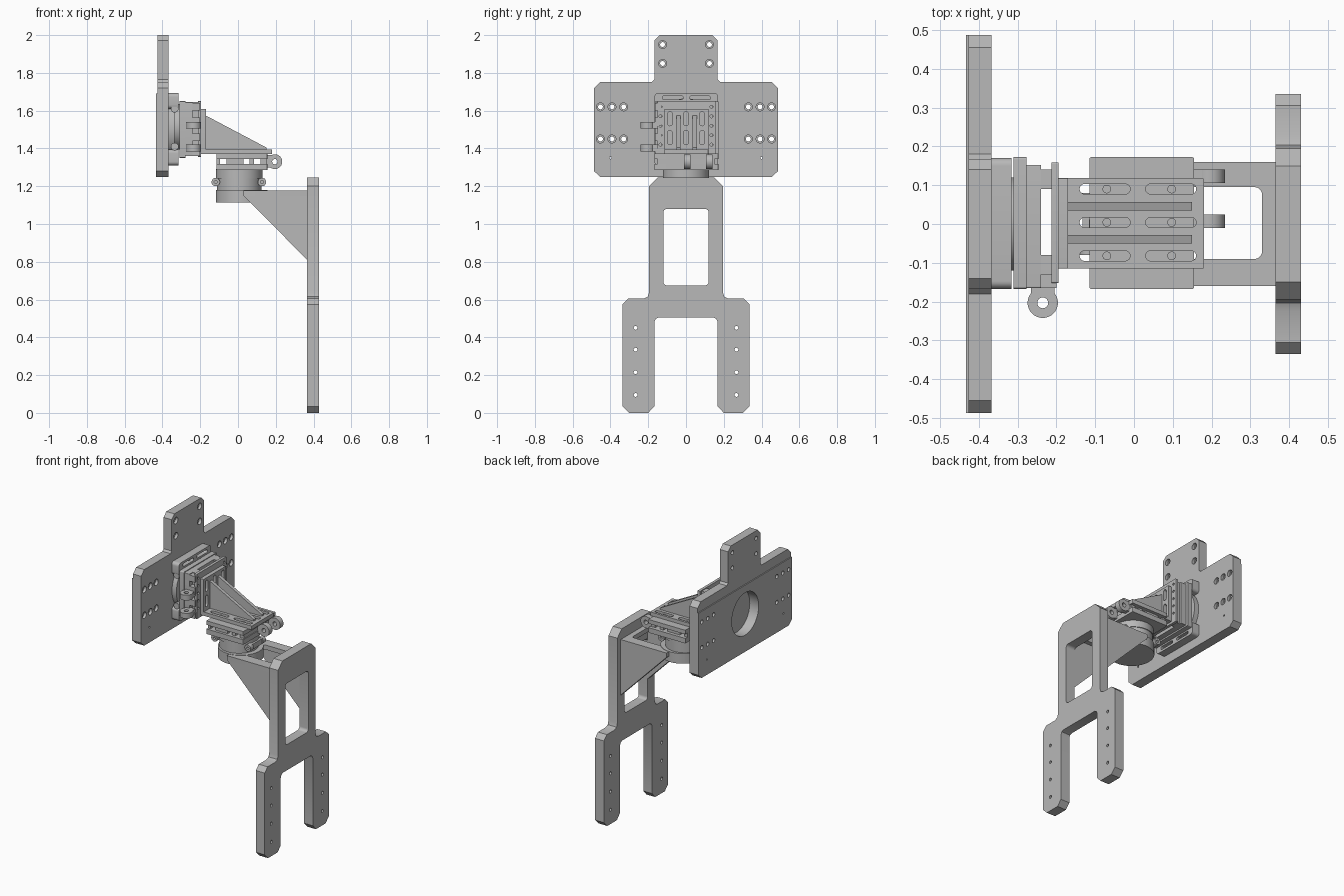
import bpy, bmesh, math
from mathutils import Matrix, Vector

if "Cube" in bpy.data.objects:
    bpy.data.objects.remove(bpy.data.objects["Cube"])

GREY = (0.48, 0.48, 0.48, 1)
metal = bpy.data.materials.new("machined grey")
metal.use_nodes = True
metal.diffuse_color = GREY
metal.node_tree.nodes["Principled BSDF"].inputs["Base Color"].default_value = GREY

# profile plane to world: x extrudes a (y, z) outline, y an (x, z) one, z an (x, y) one
TURN = {"x": Matrix(((0, 0, 1, 0), (1, 0, 0, 0), (0, 1, 0, 0), (0, 0, 0, 1))),
        "y": Matrix.Rotation(math.pi / 2, 4, "X"),
        "z": Matrix.Identity(4)}


def finish(name, mesh):
    mesh.materials.clear()
    mesh.materials.append(metal)
    obj = bpy.data.objects.new(name, mesh)
    bpy.context.collection.objects.link(obj)
    bpy.ops.object.select_all(action="DESELECT")
    obj.select_set(True)
    bpy.context.view_layer.objects.active = obj
    bpy.ops.object.shade_smooth_by_angle(angle=math.radians(30))
    return obj


def plate(name, axis, lo, hi, outline, holes=()):
    """Extrude an outline with holes from lo to hi along an axis."""
    curve = bpy.data.curves.new(name, "CURVE")
    curve.dimensions, curve.fill_mode = "2D", "BOTH"
    curve.extrude = (hi - lo) / 2
    for loop in [outline, *holes]:
        spline = curve.splines.new("POLY")
        spline.points.add(len(loop) - 1)
        for point, (a, b) in zip(spline.points, loop):
            point.co = (a, b, 0, 1)
        spline.use_cyclic_u = True
    source = bpy.data.objects.new(name + " curve", curve)
    bpy.context.collection.objects.link(source)
    graph = bpy.context.evaluated_depsgraph_get()
    mesh = bpy.data.meshes.new_from_object(source.evaluated_get(graph))
    bpy.data.objects.remove(source)
    bm = bmesh.new()
    bm.from_mesh(mesh)
    bmesh.ops.remove_doubles(bm, verts=bm.verts, dist=1e-5)
    middle = (lo + hi) / 2 * (-1 if axis == "y" else 1)
    bm.transform(TURN[axis] @ Matrix.Translation((0, 0, middle)))
    bmesh.ops.recalc_face_normals(bm, faces=bm.faces)
    bm.to_mesh(mesh)
    bm.free()
    mesh.name = name
    return finish(name, mesh)


def box(name, x, y, z):
    bm = bmesh.new()
    bmesh.ops.create_cube(bm, size=1)
    for v in bm.verts:
        v.co = Vector([(a + b) / 2 + c * (b - a) for (a, b), c in zip((x, y, z), v.co)])
    mesh = bpy.data.meshes.new(name)
    bm.to_mesh(mesh)
    bm.free()
    return finish(name, mesh)


def circle(a, b, r, n=24):
    return [(a + r * math.cos(2 * math.pi * i / n), b + r * math.sin(2 * math.pi * i / n))
            for i in range(n)]


def rounded(a0, a1, b0, b1, r, steps=6):
    """Rectangle with rounded corners."""
    loop = []
    for k, (a, b) in enumerate(((a1 - r, b1 - r), (a0 + r, b1 - r), (a0 + r, b0 + r), (a1 - r, b0 + r))):
        for i in range(steps + 1):
            t = math.pi / 2 * (k + i / steps)
            loop.append((a + r * math.cos(t), b + r * math.sin(t)))
    return loop


def mirrored(half):
    return half + [(-a, b) for a, b in reversed(half)]


def disc(name, axis, lo, hi, a, b, r, bore=0):
    plate(name, axis, lo, hi, circle(a, b, r, 48), [circle(a, b, bore)] if bore else [])


# forked leg plate
leg = mirrored([(0.15, 1.245), (0.195, 1.2), (0.195, 0.64), (0.203, 0.615), (0.225, 0.605),
                (0.305, 0.605), (0.335, 0.575), (0.335, 0.035), (0.3, 0), (0.2, 0),
                (0.168, 0.035), (0.168, 0.48), (0.16, 0.498), (0.145, 0.505)])
leg_holes = [circle(s * 0.267, z, 0.01) for s in (-1, 1) for z in (0.095, 0.215, 0.335, 0.45)]
plate("leg plate", "x", 0.365, 0.43, leg, leg_holes + [rounded(-0.12, 0.12, 0.675, 1.08, 0.02)])

# lower bracket: shelf with window and two triangular gussets
plate("lower shelf", "z", 1.148, 1.178, rounded(0.03, 0.366, -0.16, 0.16, 0.002),
      [rounded(0.12, 0.33, -0.09, 0.095, 0.02)])
for side in (-1, 1):
    y0, y1 = sorted((side * 0.12, side * 0.16))
    plate("lower gusset", "y", y0, y1, [(0.03, 1.178), (0.366, 1.178), (0.366, 0.81), (0.03, 1.15)])

# lower rotary table with clamp screws
disc("lower rotary base", "z", 1.113, 1.18, 0.02, 0, 0.137)
disc("lower rotary ring", "z", 1.18, 1.24, 0.007, 0, 0.118)
disc("lower rotary top", "z", 1.24, 1.29, 0.007, 0, 0.123)
for x in (-0.118, 0.127):
    box("clamp ear", (x - 0.015, x + 0.015), (-0.06, 0.06), (1.205, 1.24))
    for y in (-0.08, 0.05):
        disc("clamp screw", "y", y, y + 0.03, x, 1.222, 0.022, 0.008)

# lower sliding stage: two plates, rails and end blocks
plate("lower stage bottom", "z", 1.285, 1.318, rounded(-0.115, 0.155, -0.167, 0.172, 0.005))
plate("lower stage top", "z", 1.345, 1.372, rounded(-0.115, 0.155, -0.167, 0.172, 0.005))
for x0, x1 in ((-0.115, -0.095), (-0.06, 0.03), (0.06, 0.085), (0.12, 0.15)):
    box("lower stage rail", (x0, x1), (-0.15, 0.15), (1.315, 1.348))


# drive knob with its arm, on either stage
def knobs(axis, centre, spans, arm_a, arm_b):
    for lo, hi in spans:
        disc("adjuster knob", axis, lo, hi, *centre, 0.039, 0.014)
        plate("adjuster arm", axis, lo, hi, [(arm_a[0], arm_b[0]), (arm_a[1], arm_b[0]),
                                             (arm_a[1], arm_b[1]), (arm_a[0], arm_b[1])])


knobs("y", (0.195, 1.33), ((-0.01, 0.025), (0.105, 0.14)), (0.14, 0.175), (1.3, 1.365))
knobs("z", (-0.235, -0.203), ((1.385, 1.42), (1.505, 1.54)), (-0.265, -0.205), (-0.185, -0.15))

# upper angle bracket: slotted shelf, slotted upright and two ribs
shelf_slots = [rounded(x, x + 0.13, y - 0.013, y + 0.013, 0.0129)
               for x in (-0.14, 0.03) for y in (-0.082, 0.004, 0.09)]
plate("upper shelf", "z", 1.37, 1.395, rounded(-0.195, 0.18, -0.115, 0.118, 0.003), shelf_slots)
upright_slots = [rounded(y - 0.013, y + 0.013, z, z + 0.075, 0.0129)
                 for y in (-0.085, 0, 0.085) for z in (1.42, 1.52)]
plate("upper upright", "x", -0.195, -0.17, rounded(-0.115, 0.118, 1.37, 1.61, 0.003), upright_slots)
for y in (-0.05, 0.035):
    plate("upper rib", "y", y, y + 0.022, [(-0.172, 1.39), (0.15, 1.39), (0.15, 1.405), (-0.172, 1.575)])
for y in (-0.082, 0.004, 0.09):
    for x in (-0.07, 0.097):
        disc("shelf screw", "z", 1.372, 1.385, x, y, 0.011)

# upper sliding stage
plate("upper stage back", "x", -0.31, -0.277, rounded(-0.167, 0.172, 1.35, 1.65, 0.006))
plate("upper stage middle", "x", -0.277, -0.24, rounded(-0.165, 0.152, 1.36, 1.645, 0.004))
plate("upper stage front", "x", -0.213, -0.195, rounded(-0.152, 0.158, 1.355, 1.65, 0.004),
      [circle(s * 0.135, z, 0.008, 12) for s in (-1, 1) for z in (1.42, 1.47, 1.52, 1.57, 1.62)])
for y0, y1 in ((-0.13, -0.08), (0.09, 0.14)):
    box("upper stage rail", (-0.242, -0.21), (y0, y1), (1.36, 1.645))
for z0, z1 in ((1.36, 1.40), (1.44, 1.48), (1.52, 1.565), (1.6, 1.64)):
    box("upper stage block", (-0.275, -0.2), (-0.165, -0.13), (z0, z1))

# upper rotary table between slotted flanges
disc("upper rotary base", "x", -0.368, -0.335, 0, 1.5, 0.165)
disc("upper rotary ring", "x", -0.34, -0.305, 0, 1.515, 0.12)
for z0, z1, mid in ((1.61, 1.693, 1.668), (1.31, 1.395, 1.335)):
    plate("upper flange", "x", -0.368, -0.315, rounded(-0.167, 0.17, z0, z1, 0.02),
          [rounded(y, y + 0.11, mid - 0.01, mid + 0.01, 0.0099) for y in (-0.125, 0.02)])
for z in (1.41, 1.61):
    disc("upper clamp screw", "y", -0.165, -0.12, -0.335, z, 0.02)

# cross-shaped mounting plate with counterbored holes and a thin rear slab
cross = mirrored([(0.14, 2), (0.168, 1.972), (0.168, 1.765), (0.18, 1.752), (0.455, 1.752),
                  (0.487, 1.72), (0.487, 1.28), (0.455, 1.25)])
slab = mirrored([(0.487, 1.69), (0.487, 1.28), (0.455, 1.25)])
side_spots = [(s * y, z) for s in (-1, 1) for y in (0.33, 0.392, 0.453) for z in (1.45, 1.62)]
top_spots = [(s * 0.124, z) for s in (-1, 1) for z in (1.85, 1.95)]
pins = [circle(s * 0.4, 1.35, 0.006, 12) for s in (-1, 1)]
bore = circle(0, 1.5, 0.14, 48)
for name, lo, hi, r in (("cross plate", -0.426, -0.385, 0.013), ("cross plate face", -0.385, -0.367, 0.021)):
    plate(name, "x", lo, hi, cross, [circle(y, z, r) for y, z in side_spots + top_spots] + pins + [bore])
plate("rear slab", "x", -0.433, -0.426, slab, [circle(y, z, 0.013) for y, z in side_spots] + pins + [bore])
